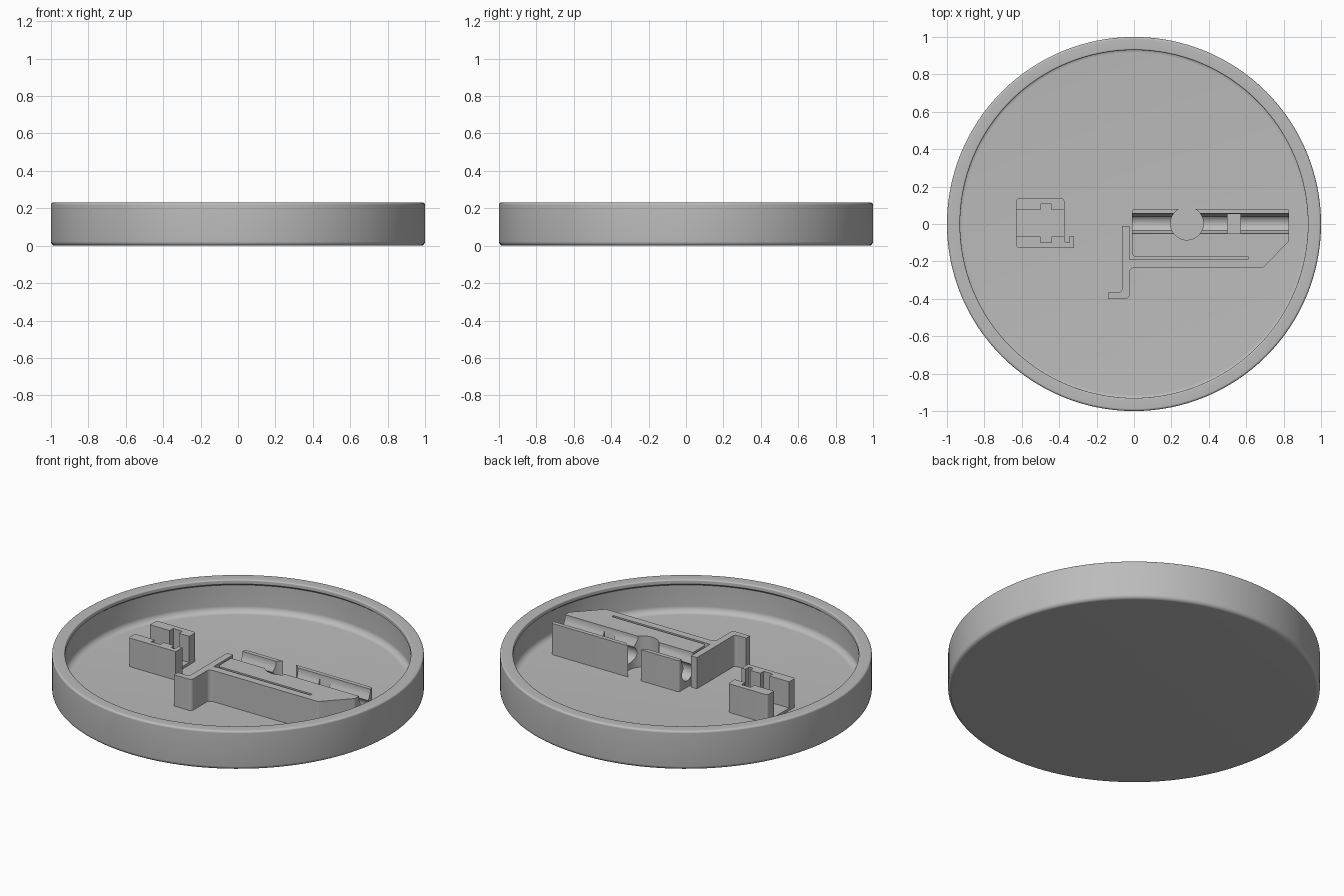
import bpy, bmesh, math
from mathutils import Vector, Matrix

if "Cube" in bpy.data.objects:
    bpy.data.objects.remove(bpy.data.objects["Cube"], do_unlink=True)

FLOOR = 0.03
grey = bpy.data.materials.new("plain_grey")
grey.use_nodes = True
COLOUR = (0.5, 0.5, 0.5, 1)
grey.diffuse_color = COLOUR
grey.node_tree.nodes["Principled BSDF"].inputs["Base Color"].default_value = COLOUR


def finish(name, bm):
    bmesh.ops.recalc_face_normals(bm, faces=bm.faces)
    mesh = bpy.data.meshes.new(name)
    bm.to_mesh(mesh)
    bm.free()
    mesh.materials.append(grey)
    obj = bpy.data.objects.new(name, mesh)
    bpy.context.collection.objects.link(obj)
    return obj


def rounded(points, steps=6):
    """Fillet each (x, y, radius) corner of a closed outline."""
    out = []
    for i, (x, y, *rad) in enumerate(points):
        p = Vector((x, y))
        if not rad:
            out.append(p)
            continue
        a = (Vector(points[i - 1][:2]) - p).normalized()
        b = (Vector(points[(i + 1) % len(points)][:2]) - p).normalized()
        half = a.angle(b) / 2
        centre = p + (a + b).normalized() * rad[0] / math.sin(half)
        start = p + a * rad[0] / math.tan(half) - centre
        end = p + b * rad[0] / math.tan(half) - centre
        for k in range(steps + 1):
            out.append(centre + start.lerp(end, k / steps).normalized() * rad[0])
    return out


def prism(name, outline, low, high, along_x=False):
    """Extrude an outline up z, or a (y, z) outline along x."""
    bm = bmesh.new()
    place = (lambda p: (low, p.x, p.y)) if along_x else (lambda p: (p.x, p.y, low))
    face = bm.faces.new([bm.verts.new(place(p)) for p in outline])
    moved = bmesh.ops.extrude_face_region(bm, geom=[face])["geom"]
    shift = Vector((high - low, 0, 0)) if along_x else Vector((0, 0, high - low))
    bmesh.ops.translate(bm, verts=[v for v in moved if isinstance(v, bmesh.types.BMVert)], vec=shift)
    return finish(name, bm)


def box(x0, x1, y0, y1):
    return [Vector(p) for p in ((x0, y0), (x1, y0), (x1, y1), (x0, y1))]


def smooth(obj):
    bpy.ops.object.select_all(action="DESELECT")
    obj.select_set(True)
    bpy.context.view_layer.objects.active = obj
    bpy.ops.object.shade_smooth_by_angle(angle=math.radians(35))


def carve(obj, cutters):
    for cutter in cutters:
        mod = obj.modifiers.new("cut", "BOOLEAN")
        mod.operation = "DIFFERENCE"
        mod.solver = "EXACT"
        mod.object = cutter
        bpy.context.view_layer.objects.active = obj
        bpy.ops.object.modifier_apply(modifier=mod.name)
        bpy.data.objects.remove(cutter, do_unlink=True)


# Round tray: lathed wall with an undercut lip and a filleted floor
profile = rounded([(0, 0), (1, 0, 0.022), (1, 0.23, 0.012), (0.93, 0.23, 0.008),
                   (0.93, 0.205), (0.95, 0.19), (0.95, FLOOR, 0.035), (0, FLOOR)])
bm = bmesh.new()
verts = [bm.verts.new((p.x, 0, p.y)) for p in profile]
edges = [bm.edges.new(pair) for pair in zip(verts, verts[1:])]
bmesh.ops.spin(bm, geom=verts + edges, cent=(0, 0, 0), axis=(0, 0, 1),
               angle=math.tau, steps=128, use_merge=True)
bmesh.ops.remove_doubles(bm, verts=bm.verts, dist=0.0001)
smooth(finish("round_tray", bm))

# Pin holder: block with a spring arm and a hooked foot
holder = prism("pin_holder", rounded([
    (-0.01, 0.08, 0.015), (-0.01, -0.175, 0.02), (0.61, -0.175), (0.61, -0.19),
    (-0.025, -0.19), (-0.025, -0.01), (-0.065, -0.01), (-0.065, -0.365, 0.015),
    (-0.14, -0.365), (-0.14, -0.4), (-0.025, -0.4, 0.02), (-0.025, -0.235, 0.025),
    (0.69, -0.235, 0.02), (0.83, -0.09, 0.01), (0.83, 0.08, 0.015)]), FLOOR - 0.01, 0.215)

# Snap-in groove: round seat below a narrow neck and a flared mouth
seat = [Vector((0.002 + 0.05 * math.cos(t), 0.118 + 0.05 * math.sin(t)))
        for t in (math.radians(135 + 270 * k / 24) for k in range(25))]
flare = [Vector((0.04, 0.162)), Vector((0.047, 0.175)), Vector((0.055, 0.195)), Vector((0.055, 0.24))]
mirror = [Vector((-p.x + 0.004, p.y)) for p in reversed(flare)]
groove = prism("groove_cutter", seat + flare + mirror, -0.018, 0.9, along_x=True)

# Round well and cross slot, both down to the tray floor
well = prism("well_cutter", [Vector((0.283 + 0.088 * math.cos(t), 0.003 + 0.088 * math.sin(t)))
             for t in (math.tau * k / 48 for k in range(48))], 0, 0.3)
slot = prism("slot_cutter", box(0.5, 0.57, -0.05, 0.054), 0, 0.3)
carve(holder, [groove, well, slot])
smooth(holder)

# Plate clip: two walls, a low base and a small side hook
clip = prism("plate_clip", rounded([
    (-0.63, -0.127, 0.015), (-0.32, -0.127), (-0.32, -0.065), (-0.345, -0.065),
    (-0.345, -0.1), (-0.372, -0.1, 0.012), (-0.372, 0.137, 0.015), (-0.63, 0.137, 0.015)]),
    FLOOR - 0.01, 0.2)
channel = prism("channel_cutter", box(-0.7, -0.36, -0.068, 0.074), FLOOR + 0.015, 0.3)
cross = prism("cross_cutter", box(-0.5, -0.44, -0.1, 0.107), FLOOR + 0.01, 0.3)
carve(clip, [channel, cross])
smooth(clip)
